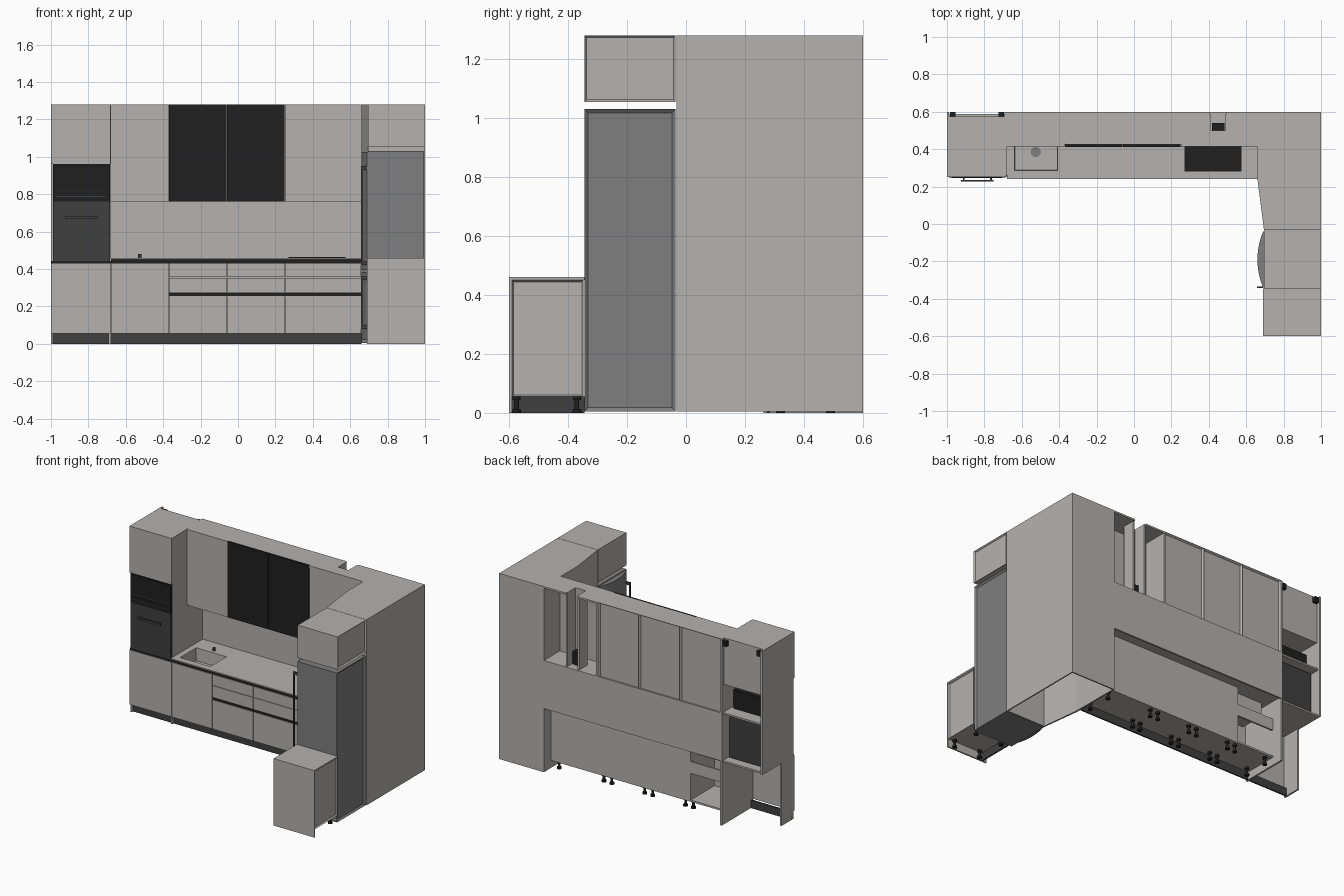
import bpy
import bmesh
from mathutils import Vector

cube = bpy.data.objects.get("Cube")
if cube:
    bpy.data.objects.remove(cube)


def material(name, r, g, b):
    mat = bpy.data.materials.new(name)
    mat.use_nodes = True
    mat.diffuse_color = (r, g, b, 1)
    mat.node_tree.nodes["Principled BSDF"].inputs["Base Color"].default_value = (r, g, b, 1)
    return mat


light = material("warm_grey_panel", .46, .44, .42)
steel = material("fridge_grey", .21, .21, .21)
dark = material("dark_grey", .05, .05, .05)
black = material("black_glass", .014, .014, .014)


def finish(name, bm, mat):
    bmesh.ops.recalc_face_normals(bm, faces=bm.faces)
    mesh = bpy.data.meshes.new(name)
    bm.to_mesh(mesh)
    bm.free()
    mesh.materials.append(mat)
    obj = bpy.data.objects.new(name, mesh)
    bpy.context.collection.objects.link(obj)
    return obj


def box(name, mat, xs, ys, zs, inset_dir=None, border=.012, depth=.01):
    """Block between three ranges; one side may carry a recessed panel."""
    bm = bmesh.new()
    bmesh.ops.create_cube(bm, size=1)
    for v in bm.verts:
        v.co = Vector([r[0] if c < 0 else r[1] for c, r in zip(v.co, (xs, ys, zs))])
    bm.normal_update()
    if inset_dir:
        side = [f for f in bm.faces if f.normal.dot(Vector(inset_dir)) > .9]
        bmesh.ops.inset_region(bm, faces=side, thickness=border)
        for v in side[0].verts:
            v.co -= Vector(inset_dir) * depth
    return finish(name, bm, mat)


def prism(name, mat, outline, zs, open_bottom=False):
    bm = bmesh.new()
    low, high = [[bm.verts.new((x, y, z)) for x, y in outline] for z in zs]
    bm.faces.new(high)
    if not open_bottom:
        bm.faces.new(low)
    for i in range(len(outline)):
        j = i - 1
        bm.faces.new((low[j], low[i], high[i], high[j]))
    return finish(name, bm, mat)


def cylinder(name, mat, x, y, zs, radius):
    bm = bmesh.new()
    bmesh.ops.create_cone(bm, cap_ends=True, segments=12, radius1=radius, radius2=radius, depth=zs[1] - zs[0])
    obj = finish(name, bm, mat)
    obj.location = (x, y, sum(zs) / 2)
    return obj


# Shared lines of the layout
LEFT, TALL, RIGHT, END = -1, -.68, .66, 1
FRONT, UPPER, BACK = .25, .415, .6
TOP, SHELF, COUNTER, RAIL, KICK = 1.28, .76, .46, .43, .055
BODY_BACK = .52
SPLIT_A, SPLIT_B, SPLIT_C = -.37, -.06, .25
T = .012
GAP = .002
BACKWARD, FORWARD, SIDEWAYS = (0, 1, 0), (0, -1, 0), (1, 0, 0)

# Tall corner shell, open underneath, with an angled inner wall
shell = prism("corner_wall", light,
              [(END, BACK), (RIGHT, BACK), (RIGHT, .24), (.695, -.033), (END, -.033)],
              (.005, TOP), open_bottom=True)
thick = shell.modifiers.new("thickness", "SOLIDIFY")
thick.thickness = T

# Back wall behind the worktop
box("backsplash", light, (TALL, RIGHT), (BACK - T, BACK), (RAIL + T, SHELF + T))

# Upper cabinets with recessed backs
for i, (a, b) in enumerate([(TALL, SPLIT_A), (SPLIT_A, SPLIT_B), (SPLIT_B, SPLIT_C)]):
    box("upper_cabinet", light, (a, b), (UPPER + T, BACK), (SHELF, TOP), BACKWARD, depth=.015)
    box("upper_door", black if i else light, (a + GAP / 2, b - GAP / 2),
        (UPPER - GAP * bool(i), UPPER + T), (SHELF, TOP))

# Open hood cabinet with duct notch in its top
DUCT_A, DUCT_B, DUCT_Y = .405, .495, .5
box("hood_cabinet_door", light, (SPLIT_C + GAP, RIGHT), (UPPER, UPPER + T), (SHELF, TOP))
box("hood_cabinet_floor", light, (SPLIT_C, RIGHT), (UPPER + T, BACK), (SHELF, SHELF + T))
box("hood_cabinet_side", light, (SPLIT_C, SPLIT_C + T), (UPPER + T, BACK), (SHELF, TOP))
box("hood_top_front", light, (SPLIT_C, RIGHT), (UPPER, DUCT_Y), (TOP - T, TOP))
for a, b in [(SPLIT_C, DUCT_A), (DUCT_B, RIGHT)]:
    box("hood_top_back", light, (a, b), (DUCT_Y, BACK), (TOP - T, TOP))
for x in (DUCT_A, DUCT_B):
    box("duct_side", light, (x - T / 2, x + T / 2), (DUCT_Y, BACK - T), (SHELF, TOP))
box("duct_front", light, (DUCT_A, DUCT_B), (DUCT_Y - T, DUCT_Y), (SHELF, TOP))
box("hood_motor", black, (DUCT_A + T, DUCT_B - T), (DUCT_Y, DUCT_Y + .04), (SHELF, SHELF + .1))

# Base cabinets, drawers and black grip rails
box("base_body", light, (-.4, RIGHT), (FRONT + T, BODY_BACK), (KICK, COUNTER - T))
box("sink_cabinet_floor", light, (TALL, -.4), (FRONT + T, BODY_BACK), (KICK, KICK + T))
box("sink_cabinet_rail", light, (TALL, -.4), (BODY_BACK - T, BODY_BACK), (.25, .33))
box("sink_cabinet_door", light, (TALL + GAP, SPLIT_A - GAP), (FRONT, FRONT + T), (KICK, RAIL))
for a, b in [(SPLIT_A, SPLIT_B), (SPLIT_B, SPLIT_C), (SPLIT_C, RIGHT)]:
    for low, high in [(KICK, .255), (.275, .353), (.356, RAIL)]:
        box("drawer_front", light, (a + GAP, b - GAP), (FRONT, FRONT + T), (low, high))
box("drawer_grip_rail", black, (SPLIT_A, RIGHT), (FRONT + .005, FRONT + T), (.25, .28))
box("worktop_grip_rail", black, (TALL, RIGHT), (FRONT + .005, FRONT + T), (RAIL - GAP, .453))
box("plinth", dark, (LEFT, RIGHT), (.275, .285), (0, KICK))

# Worktop around the sink opening
SINK_X, SINK_Y = (-.64, -.41), (.285, .46)
WORK_Z = (COUNTER - .008, COUNTER)
box("worktop_left", light, (TALL, SINK_X[0]), (.24, BACK - T), WORK_Z)
box("worktop_right", light, (SINK_X[1], RIGHT), (.24, BACK - T), WORK_Z)
box("worktop_front", light, SINK_X, (.24, SINK_Y[0]), WORK_Z)
box("worktop_back", light, SINK_X, (SINK_Y[1], BACK - T), WORK_Z)
box("sink_basin", light, SINK_X, SINK_Y, (.36, COUNTER - GAP), (0, 0, 1), border=.004, depth=.085)
cylinder("sink_drain", steel, -.525, .385, (.366, .375), .028)
cylinder("sink_tap", dark, -.525, .49, (COUNTER, COUNTER + .02), .01)
box("cooktop", black, (.27, .575), (.28, .5), (COUNTER, COUNTER + .005))

# Tall oven column, open at the back
box("column_inner_side", light, (TALL - T, TALL), (FRONT + T, BACK), (0, TOP))
box("column_outer_side", light, (LEFT, LEFT + T), (FRONT + T, BACK), (RAIL, TOP))
box("column_lower_side", light, (LEFT, LEFT + T), (FRONT + T, .39), (0, RAIL))
INNER = (LEFT + T, TALL - T)
for z in (RAIL, SHELF):
    box("column_shelf", light, INNER, (FRONT + T, BACK - T), (z, z + T))
box("column_top_box", light, INNER, (FRONT + T, .575), (.96, TOP))
box("column_top_door", light, (LEFT, TALL - GAP), (FRONT, FRONT + T), (.962, TOP))
box("column_bottom_door", light, (LEFT, TALL - GAP), (FRONT, FRONT + T), (KICK, RAIL))
box("column_grip_rail", black, (LEFT, TALL), (FRONT + .005, FRONT + T), (RAIL, RAIL + T))
FACE = (LEFT + .01, TALL - .005)
box("oven_body", dark, (LEFT + .03, TALL - .03), (FRONT + T, .54), (.45, SHELF - T))
box("oven_front", dark, FACE, (FRONT - GAP, FRONT + T), (RAIL + T, SHELF))
box("microwave_body", black, (LEFT + .03, TALL - .03), (FRONT + T, .5), (SHELF + T, .9))
box("microwave_panel", black, FACE, (FRONT - GAP, FRONT + T), (SHELF, .808))
box("microwave_door", black, FACE, (FRONT - GAP, FRONT + T), (.81, .96), FORWARD, border=.02, depth=.004)
box("microwave_trim", dark, (-.975, -.705), (FRONT - .005, FRONT), (.785, .79))
box("oven_handle", dark, (-.925, -.75), (.228, .236), (.667, .683))
for x in (-.91, -.765):
    box("oven_handle_post", dark, (x - .005, x + .005), (.232, FRONT), (.67, .68))
for x in (LEFT + .03, TALL - .03):
    box("wall_bracket", black, (x - .015, x + .015), (.575, BACK), (TOP - .045, TOP - .01))

# Fridge with two bowed doors facing the room
NEAR, FAR = -.345, -.035
box("fridge_body", steel, (.695, .995), (NEAR, FAR), (.005, 1.03), SIDEWAYS, border=.018)
STEPS = 16
bow = [(.69, FAR - .005), (.698, FAR - .005), (.698, NEAR + .005), (.69, NEAR + .005)]
for i in range(1, STEPS):
    t = i / STEPS
    y = NEAR + .005 + (FAR - NEAR - .01) * t
    bow.append((.69 - .03 * (1 - (t * 2 - 1) ** 2), y))
for low, high in [(.02, .385), (.395, 1.025)]:
    door = prism("fridge_door", steel, bow, (low, high))
    bpy.ops.object.select_all(action="DESELECT")
    door.select_set(True)
    bpy.context.view_layer.objects.active = door
    bpy.ops.object.shade_smooth_by_angle()
for low, high in [(.08, .36), (.42, .95)]:
    box("fridge_handle", dark, (.657, .665), (NEAR + .002, NEAR + .012), (low, high))
    for z in (low, high - .02):
        box("handle_post", dark, (.66, .69), (NEAR + .004, NEAR + .012), (z, z + .02))

# Cabinet above the fridge
box("bridge_cabinet", light, (.695, END), (NEAR, FAR), (1.055, TOP), SIDEWAYS, border=.01)

# Low end cabinet
box("end_cabinet", light, (.705, END), (-.59, NEAR - GAP), (KICK, .45), SIDEWAYS, border=.008)
box("end_cabinet_door", light, (.693, .705), (-.59, NEAR - GAP), (KICK, RAIL))
box("end_cabinet_top", light, (.69, END), (-.6, NEAR), (.45, COUNTER))
box("end_cabinet_panel", light, (.69, END), (-.6, -.59), (0, .45))
box("end_cabinet_plinth", dark, (.72, .73), (-.59, NEAR), (0, KICK))

# Adjustable feet
feet = [(x, y) for x in (-.64, SPLIT_A - .03, SPLIT_A + .03, SPLIT_B - .03, SPLIT_B + .03,
                         SPLIT_C - .03, SPLIT_C + .03, .62) for y in (.32, .49)]
feet += [(x, y) for x in (.76, .96) for y in (-.575, -.37)]
for x, y in feet:
    cylinder("foot_pad", black, x, y, (0, .012), .015)
    cylinder("foot_stem", black, x, y, (.012, KICK), .008)
    cylinder("foot_collar", black, x, y, (KICK - T, KICK), .014)
